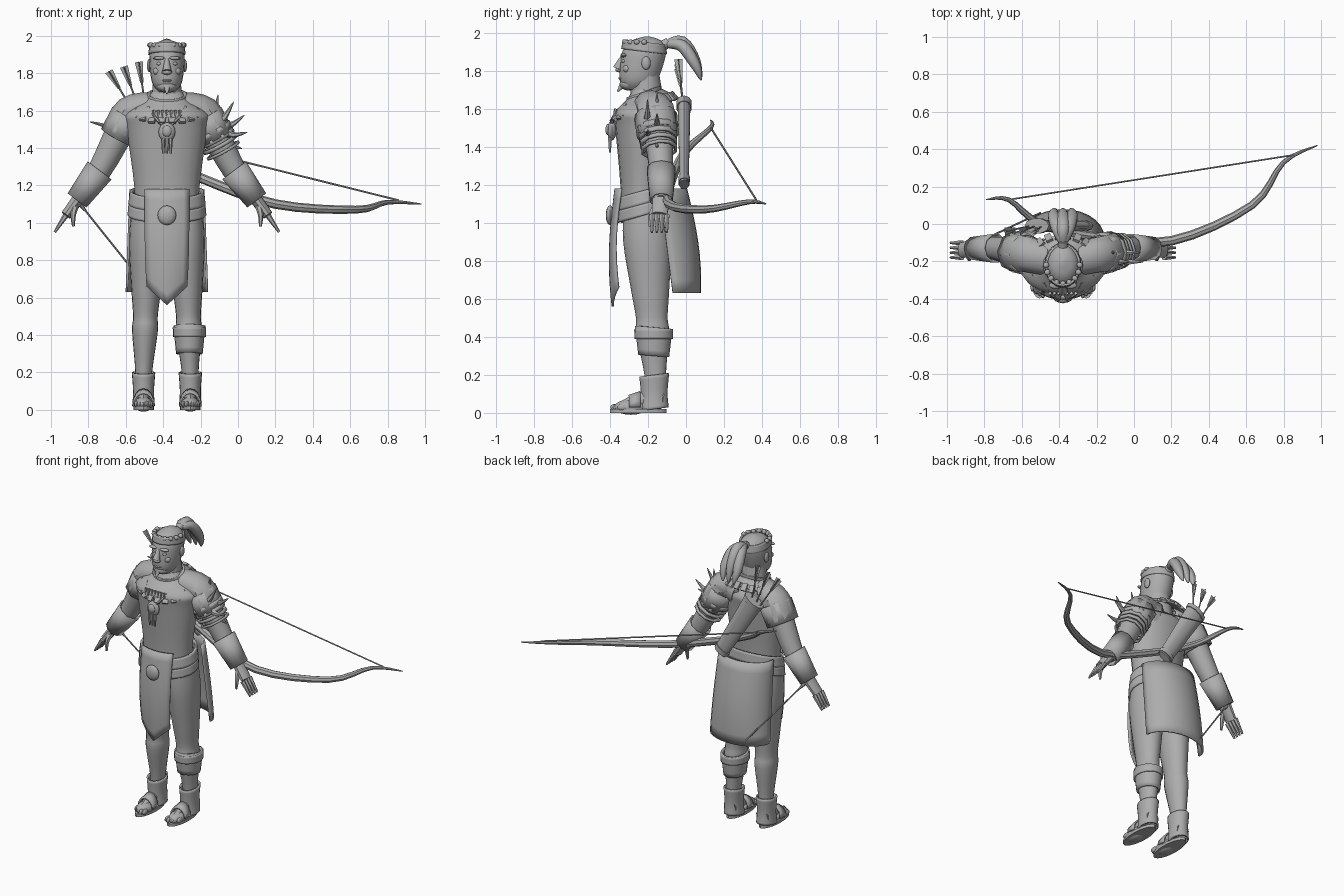
import bpy, bmesh, math
from mathutils import Vector, Matrix

if "Cube" in bpy.data.objects:
    bpy.data.objects.remove(bpy.data.objects["Cube"])

shade = (0.42, 0.42, 0.42, 1)
grey = bpy.data.materials.new("plain grey")
grey.use_nodes = True
grey.diffuse_color = shade
grey.node_tree.nodes["Principled BSDF"].inputs["Base Color"].default_value = shade

CENTRE = -0.38
X, Y, Z = Vector((1, 0, 0)), Vector((0, 1, 0)), Vector((0, 0, 1))
SIDES = (("right", -1), ("left", 1))


def at(x, y, z, side=1):
    """Point measured sideways from the centre line of the figure."""
    return Vector((CENTRE + side * x, y, z))


def finish(name, bm, thickness=0):
    bmesh.ops.recalc_face_normals(bm, faces=bm.faces)
    mesh = bpy.data.meshes.new(name)
    bm.to_mesh(mesh)
    bm.free()
    mesh.materials.append(grey)
    part = bpy.data.objects.new(name, mesh)
    bpy.context.collection.objects.link(part)
    bpy.ops.object.select_all(action='DESELECT')
    bpy.context.view_layer.objects.active = part
    part.select_set(True)
    bpy.ops.object.shade_smooth_by_angle(angle=math.radians(40))
    if thickness:
        solid = part.modifiers.new("thickness", 'SOLIDIFY')
        solid.thickness, solid.offset = thickness, 0


def skin(name, loops, shell):
    """Join closed loops into a capped solid, or an open shell with thickness."""
    bm = bmesh.new()
    rows = [[bm.verts.new(p) for p in loop] for loop in loops]
    for low, high in zip(rows, rows[1:]):
        for i in range(len(low)):
            bm.faces.new((low[i - 1], low[i], high[i], high[i - 1]))
    if not shell:
        bm.faces.new(rows[0])
        bm.faces.new(rows[-1])
    finish(name, bm, shell)


def smooth(keys, steps=4):
    """Resample key vectors along a smooth curve through all of them."""
    keys = [Vector(k) for k in keys]
    result = []
    for i in range(len(keys) - 1):
        a, b = keys[i], keys[i + 1]
        leave = (b - keys[max(i - 1, 0)]) / 2
        arrive = (keys[min(i + 2, len(keys) - 1)] - a) / 2
        for j in range(steps):
            t = j / steps
            blend = t * t * (3 - 2 * t)
            result.append(a.lerp(b, blend) + leave * t * (1 - t) ** 2 - arrive * t * t * (1 - t))
    return result + [keys[-1]]


def rings(name, profile, x=0, y=-.22, depth=1, lean=0, splay=0, tilt=0, sides=20, shell=0):
    """Loft level ellipses from a profile of (height, half width)."""
    loops = []
    for z, r in smooth(profile):
        turn = [math.tau * i / sides for i in range(sides)]
        loops.append([at(x + splay * z + r * math.cos(a), y + lean * z + r * depth * math.sin(a),
                         z + tilt * r * math.sin(a)) for a in turn])
    skin(name, loops, shell)


def limb(name, keys, start, end, flat=1, bulge=0, sides=10, ref=Y, shell=0):
    """Loft a tapering tube along a curve; flat scales it along the ref axis."""
    path = smooth(keys) if len(keys) > 2 else keys
    last = len(path) - 1
    loops = []
    for i, p in enumerate(path):
        t = i / last
        r = start + (end - start) * t + bulge * math.sin(math.pi * t)
        ahead = (path[min(i + 1, last)] - path[max(i - 1, 0)]).normalized()
        u = ref.cross(ahead).normalized()
        v = ahead.cross(u) * flat
        turn = [math.tau * k / sides for k in range(sides)]
        loops.append([p + (u * math.cos(a) + v * math.sin(a)) * r for a in turn])
    skin(name, loops, shell)


def ball(name, place, *size):
    bm = bmesh.new()
    bmesh.ops.create_uvsphere(bm, u_segments=12, v_segments=8, radius=1,
                              matrix=Matrix.Translation(place) @ Matrix.Diagonal((*size, 1)))
    finish(name, bm)


def plate(name, place, size, turn):
    bm = bmesh.new()
    bmesh.ops.create_cube(bm, size=1, matrix=Matrix.Translation(place) @ turn @ Matrix.Diagonal((*size, 1)))
    finish(name, bm)


def sheet(name, surface, columns, rows, thickness):
    bm = bmesh.new()
    grid = [[bm.verts.new(surface(i / columns, j / rows)) for i in range(columns + 1)] for j in range(rows + 1)]
    for above, below in zip(grid, grid[1:]):
        for i in range(columns):
            bm.faces.new((above[i], above[i + 1], below[i + 1], below[i]))
    finish(name, bm, thickness)


# Torso, neck and head
rings("torso", [(1, .17), (1.2, .175), (1.5, .215), (1.58, .22), (1.65, .12), (1.7, .08)], y=-.23, depth=.66)
limb("neck", [at(0, -.2, 1.6), at(0, -.22, 1.8)], .09, .075, ref=X)
rings("head", [(1.7, .045), (1.75, .08), (1.86, .094), (1.92, .088), (1.96, .06), (1.98, .01)],
      y=-.6, lean=.2, depth=1.24)
ball("jaw", at(0, -.3, 1.73), .055, .05, .035)
rings("hair_band", [(1.9, .094), (1.95, .088)], depth=1.22, tilt=-.15, shell=.012)
for i in range(9):
    a = math.pi * (1 + i / 8)
    ball("hair_knot", at(.09 * math.cos(a), -.22 + .1 * math.sin(a), 1.95), .016, .016, .014)
limb("nose", [at(0, -.33, 1.88), at(0, -.36, 1.81)], .01, .025, ref=X)
ball("nostrils", at(0, -.35, 1.805), .028, .022, .014)
ball("mouth", at(0, -.33, 1.76), .035, .025, .012)
limb("goatee", [at(0, -.33, 1.73), at(0, -.36, 1.69)], .02, .004, ref=X)
for side, s in SIDES:
    ball(side + "_brow", at(.04, -.328, 1.88, s), .034, .018, .01)
    ball(side + "_eye", at(.04, -.325, 1.85, s), .016, .014, .01)
    ball(side + "_cheek", at(.05, -.31, 1.81, s), .025, .022, .022)
    ball(side + "_ear", at(.095, -.21, 1.84, s), .012, .024, .035)

# Ponytail of three locks with its tie
limb("ponytail_tie", [at(0, -.14, 1.92), at(0, -.09, 1.95)], .03, .025, ref=X)
for k in (-1, 0, 1):
    drop = Z * -.02 * abs(k)
    limb("ponytail_lock", [at(0, -.1, 1.94), at(k * .03, -.02, 1.95) + drop, at(k * .05, .05, 1.85) + drop,
                           at(k * .04, .08, 1.75)], .02, .004, flat=1.1, bulge=.02, ref=X)

# Legs, sandals and ankle cuffs
for side, s in SIDES:
    foot = s * .125
    rings(side + "_leg", [(1.1, .09), (.9, .1), (.65, .08), (.5, .066), (.42, .069), (.2, .045), (.05, .045)],
          x=s * .13, splay=s * -.03, y=-.15, lean=-.06, depth=1.26)
    rings(side + "_sole", [(0, .055), (.02, .055)], x=foot, y=-.25, depth=2.7)
    limb(side + "_foot", [at(foot, -.12, .07), at(foot, -.2, .075), at(foot, -.36, .03)], .06, .018,
         ref=X, flat=.8, bulge=.01)
    ball(side + "_instep", at(foot, -.29, .03), .052, .09, .04)
    rings(side + "_ankle_cuff", [(.02, .056), (.1, .051), (.2, .058)], x=foot, y=-.167, depth=1.27,
          tilt=.15, shell=.01)
    for i in range(5):
        ball(side + "_toe", at(foot + s * (i - 2) * .019, -.37 + .012 * abs(i - 1), .03), .012, .028, .018)
    sheet(side + "_foot_strap", lambda u, v: at(foot + .054 * math.cos(math.pi * u), -.3 + .06 * v,
                                                .03 + (.06 + .02 * v) * math.sin(math.pi * u)), 8, 1, .01)
rings("shin_guard", [(.3, .065), (.45, .08)], x=.12, y=-.17, depth=1.16, tilt=-.1, shell=.012)
rings("shin_guard_rim", [(.39, .083), (.44, .084)], x=.12, y=-.17, depth=1.16, shell=.01)

# Arms, bracers, hands and shoulder covers
for side, s in SIDES:
    shoulder, elbow, wrist = at(.2, -.16, 1.57, s), at(.36, -.13, 1.28, s), at(.48, -.13, 1.12, s)
    knuckle, fingertip = at(.54, -.14, 1.04, s), at(.6, -.14, .95, s)
    limb(side + "_arm", [at(.1, -.18, 1.58, s), shoulder, elbow, wrist], .1, .038, bulge=.005, sides=14)
    limb(side + "_bracer", [elbow, wrist], .075, .058, shell=.01)
    limb(side + "_palm", [wrist, knuckle], .032, .028, flat=1.5)
    for i in range(4):
        spread = Y * (i - 1.5) * .026
        limb(side + "_finger", [knuckle + spread, fingertip + spread], .016, .007, sides=6)
    limb(side + "_thumb", [wrist, at(.5, -.18, 1.05, s), at(.5, -.19, .98, s)], .024, .007, sides=6)
    limb(side + "_shoulder_cape", [at(.07, -.19, 1.62, s), shoulder + Z * .02, shoulder.lerp(elbow, .35)],
         .075, .09, flat=1.15, shell=.01)
    limb(side + "_shoulder_pad", [shoulder, shoulder.lerp(elbow, .4)], .098, .095, flat=1.1, sides=8, shell=.012)

# Left shoulder bands and horns, placed on the last arm built
for i in range(4):
    band = shoulder.lerp(elbow, .25 + .12 * i)
    limb("arm_band", [band, band.lerp(elbow, .12)], .1 - .003 * i, .1 - .003 * i, shell=.014)
for i in range(5):
    a = math.radians(80 - 28 * i)
    root = shoulder.lerp(elbow, .25) - Y * .05 * (i % 2)
    out = (X * math.cos(a) + Z * math.sin(a)) * .19
    limb("shoulder_horn", [root + out * .3, root + out * .6 - Z * .02, root + out], .03, .002, sides=6)

# Collar, necklace and pendant
rings("collar", [(1.66, .11), (1.6, .185)], depth=.85, tilt=.35, shell=.012)
plates = 22
for i in range(plates):
    a = math.tau * i / plates
    place = at(.185 * math.cos(a), -.22 + .16 * math.sin(a), 1.61 + .06 * math.sin(a))
    plate("collar_plate", place, (.016, .036, .05), Matrix.Rotation(a, 4, 'Z') @ Matrix.Rotation(-.75, 4, 'Y'))
rings("neck_beads", [(1.67, .1), (1.69, .1)], depth=.85, tilt=.3, shell=.014)
for i in range(-3, 4):
    top = at(i * .023, -.37, 1.6)
    limb("tooth", [top, top - Z * .04 - Y * .01], .01, .002, sides=5)
ball("pendant", at(0, -.39, 1.485), .045, .024, .052)
ball("pendant_boss", at(0, -.41, 1.49), .026, .014, .03)
for i in (-1, 0, 1):
    limb("pendant_tassel", [at(i * .02, -.4, 1.45), at(i * .02, -.4, 1.37)], .012, .006, sides=6)
for side, s in SIDES:
    limb(side + "_pendant_cord", [at(.1, -.31, 1.62, s), at(.06, -.38, 1.56, s), at(.02, -.39, 1.52, s)],
         .008, .008, sides=6)

# Belts, front cloth and back skirt
rings("upper_belt", [(1.17, .19), (1.1, .2)], depth=.7, tilt=.2, shell=.014)
rings("lower_belt", [(1.1, .2), (1.04, .205)], depth=.7, tilt=.2, shell=.012)


def front_cloth(u, v):
    across = 2 * u - 1
    return at(.118 * across * (1 - .1 * v ** 3), -.37 - .03 * math.sin(2.6 * v) + .03 * across ** 2,
              1.18 - v * (.52 + .1 * (1 - abs(across))))


def back_skirt(u, v):
    a = math.pi * u
    reach = .14 + .035 * math.sin(v * 2.4) - .02 * v
    return at((.195 + .02 * v) * math.cos(a), -.14 + .07 * v + reach * math.sin(a), 1.18 - .55 * v)


sheet("front_cloth", front_cloth, 8, 10, .012)
sheet("back_skirt", back_skirt, 14, 8, .012)
ball("belt_stone", at(0, -.4, 1.04), .05, .022, .052)

# Quiver and arrows
mouth, base = at(-.14, -.01, 1.63), at(.12, -.01, 1.2)
limb("quiver", [mouth, base], .07, .05, flat=.5)
for name, t in (("quiver_top_rim", 0), ("quiver_bottom_rim", .92)):
    limb(name, [mouth.lerp(base, t), mouth.lerp(base, t + .06)], .076 - .02 * t, .074 - .02 * t, flat=.55)
for i in range(3):
    nock, root = at(-.31 + .08 * i, -.04, 1.81 + .025 * i), at(-.17 + .03 * i, -.01, 1.58)
    limb("arrow_shaft", [root, nock], .005, .005, sides=6)
    for ref in (Y, Y.cross(root - nock).normalized()):
        limb("fletching", [nock, nock.lerp(root, .4)], .022, .008, flat=.1, sides=4, ref=ref)

# Bow, string and the loose arrow by the right hand
bow = [(-.79, .13, 1.54), (-.67, .13, 1.5), (-.5, 0, 1.38), (-.2, -.07, 1.24),
       (.2, -.09, 1.1), (.63, .1, 1.07), (.8, .33, 1.11), (.98, .42, 1.1)]
limb("bow", bow, .003, .003, bulge=.023, sides=8, ref=Z)
limb("bow_string", [Vector(bow[1]), Vector((.86, .37, 1.12))], .005, .005, sides=6)
nock, point = at(-.48, -.11, 1.12), at(-.12, .06, .67)
limb("loose_arrow", [nock, point], .005, .005, sides=6)
limb("loose_arrow_fletching", [nock, nock.lerp(point, .15)], .018, .004, sides=6)
